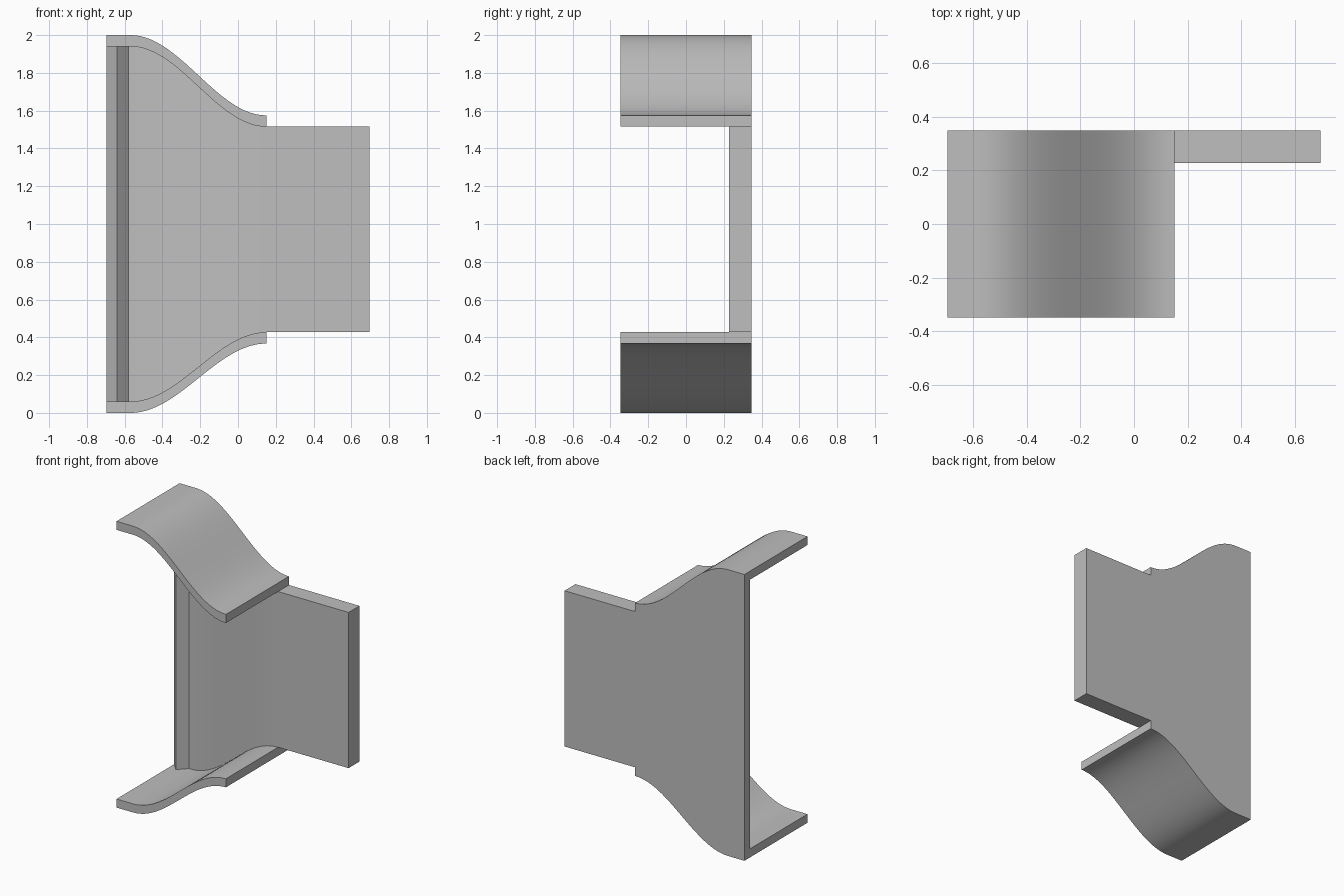
import bpy, bmesh, math

cube = bpy.data.objects.get("Cube")
if cube:
    bpy.data.objects.remove(cube, do_unlink=True)

grey = bpy.data.materials.new("light_grey")
grey.use_nodes = True
colour = (0.52, 0.52, 0.52, 1)
grey.diffuse_color = colour
grey.node_tree.nodes["Principled BSDF"].inputs["Base Color"].default_value = colour

LEFT, RIGHT, BACK, FRONT = -0.695, 0.695, 0.348, -0.348
BEND_START, BEND_END = -0.57, 0.15
THICK = 0.06
STEPS = 32


def blend(x):
    """Smooth S-curve from 0 to 1 across the bend."""
    t = min(max((x - BEND_START) / (BEND_END - BEND_START), 0), 1)
    return (1 - math.cos(math.pi * t)) / 2


def top(x):
    return 2 - 0.425 * blend(x)


def bottom(x):
    return 0.367 * blend(x)


def loft(name, sections):
    """Join four-cornered sections (y0, y1, z0, z1 at x) into a closed solid."""
    bm = bmesh.new()
    rings = [[bm.verts.new((x, y, z)) for y, z in
              ((y0, z0), (y1, z0), (y1, z1), (y0, z1))]
             for x, y0, y1, z0, z1 in sections]
    for a, b in zip(rings, rings[1:]):
        for i in range(4):
            j = (i + 1) % 4
            bm.faces.new((a[i], a[j], b[j], b[i]))
    bm.faces.new(rings[0])
    bm.faces.new(rings[-1])
    bmesh.ops.recalc_face_normals(bm, faces=bm.faces)
    mesh = bpy.data.meshes.new(name)
    bm.to_mesh(mesh)
    bm.free()
    mesh.materials.append(grey)
    obj = bpy.data.objects.new(name, mesh)
    bpy.context.collection.objects.link(obj)
    bpy.ops.object.select_all(action='DESELECT')
    obj.select_set(True)
    bpy.context.view_layer.objects.active = obj
    bpy.ops.object.shade_smooth_by_angle(angle=math.radians(25))


bend = [BEND_START + (BEND_END - BEND_START) * i / STEPS for i in range(STEPS + 1)]

# Curved flanges above and below
flange_xs = [LEFT] + bend
loft("upper_flange", [(x, FRONT, BACK, top(x) - THICK, top(x)) for x in flange_xs])
loft("lower_flange", [(x, FRONT, BACK, bottom(x), bottom(x) + THICK) for x in flange_xs])

# Web between the flanges: pointed lip, thin panel, then a thicker end plate
thin, thick = BACK - 0.06, BACK - 0.12
profile = [(LEFT, thin), (-0.64, thick), (-0.58, thin)]
profile += [(x, thin + (thick - thin) * blend(x)) for x in bend]
profile.append((RIGHT, thick))
loft("web_plate", [(x, y, BACK, bottom(x) + THICK, top(x) - THICK) for x, y in profile])
